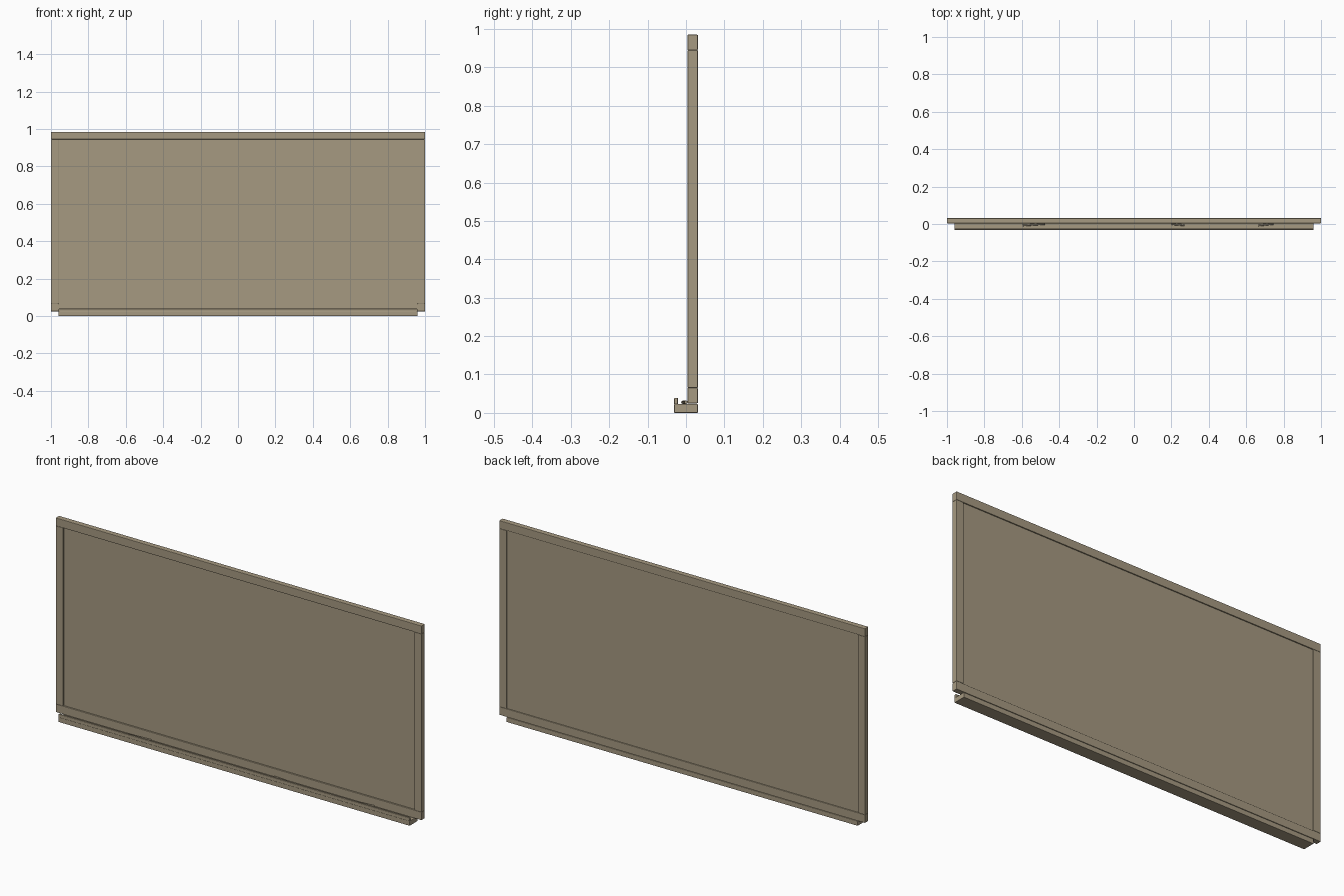
import bpy, math

if "Cube" in bpy.data.objects:
    bpy.data.objects.remove(bpy.data.objects["Cube"])

mat = bpy.data.materials.new("tan")
mat.diffuse_color = (0.38, 0.32, 0.22, 1)
mat.use_nodes = True
mat.node_tree.nodes["Principled BSDF"].inputs["Base Color"].default_value = mat.diffuse_color


def finish(ob, name, bevel):
    ob.name = name
    ob.data.materials.append(mat)
    if bevel:
        mod = ob.modifiers.new("bevel", "BEVEL")
        mod.width = bevel
        mod.segments = 2
    return ob


def box(name, x, y, z, bevel=0.002):
    """Box from (min, max) ranges."""
    bpy.ops.mesh.primitive_cube_add(size=1, location=[sum(r) / 2 for r in (x, y, z)])
    ob = bpy.context.object
    ob.scale = [r[1] - r[0] for r in (x, y, z)]
    bpy.ops.object.transform_apply(location=False, rotation=False, scale=True)
    return finish(ob, name, bevel)


def chalk(name, x, y, length, angle):
    """Stick of chalk lying on the tray."""
    r = 0.0042
    bpy.ops.mesh.primitive_cylinder_add(
        vertices=16, radius=r, depth=length, location=(x, y, 0.0235 + r),
        rotation=(0, math.pi / 2, math.radians(angle)))
    bpy.ops.object.shade_smooth_by_angle()
    finish(bpy.context.object, name, 0)


# Frame: full-width rails with stiles between them
FY = (0.004, 0.031)
box("top_rail", (-1, 1), FY, (0.945, 0.985))
box("bottom_rail", (-1, 1), FY, (0.025, 0.065))
for side, name in ((-1, "left_stile"), (1, "right_stile")):
    box(name, sorted((side * 0.96, side)), FY, (0.065, 0.945))

# Writing panel, recessed inside the frame
box("writing_panel", (-0.962, 0.962), (0.012, 0.026), (0.063, 0.947), 0)

# Chalk tray with front lip
box("tray", (-0.96, 0.96), (-0.031, 0.031), (0, 0.0235))
box("tray_lip", (-0.96, 0.96), (-0.031, -0.021), (0.0225, 0.039))

# Chalk sticks
chalk("chalk_long", -0.535, -0.004, 0.12, 4)
chalk("chalk_short", 0.235, -0.004, 0.07, -5)
chalk("chalk_medium", 0.705, -0.004, 0.08, 6)
